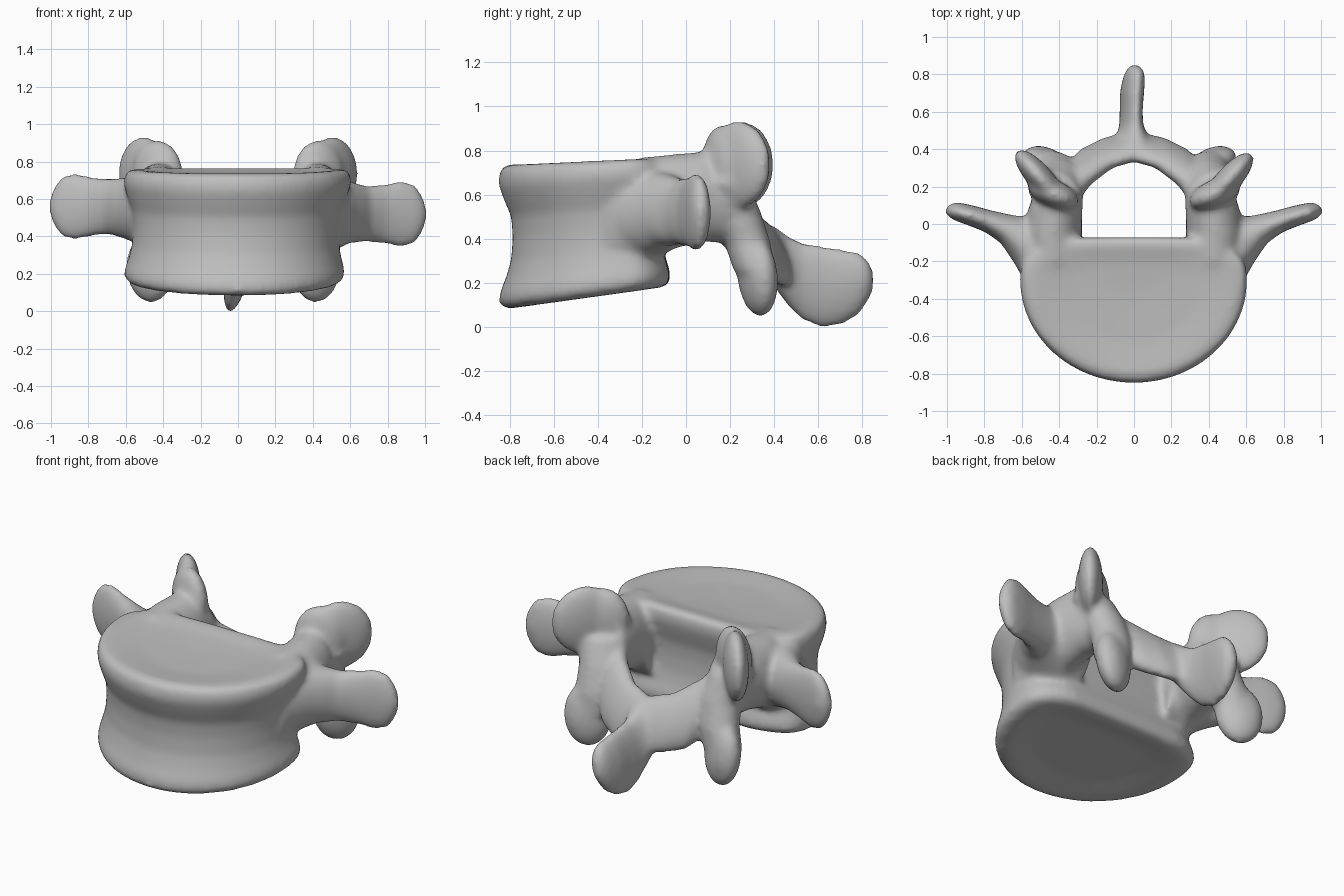
import bpy, bmesh, math
from mathutils import Vector, Matrix, Euler

if "Cube" in bpy.data.objects:
    bpy.data.objects.remove(bpy.data.objects["Cube"])

bm = bmesh.new()
TAU = 2 * math.pi


def skin(rings):
    """Closed surface through a list of point rings."""
    loops = [[bm.verts.new(p) for p in ring] for ring in rings]
    faces = [bm.faces.new(loops[0][::-1]), bm.faces.new(loops[-1])]
    for a, b in zip(loops, loops[1:]):
        n = len(a)
        for i in range(n):
            j = (i + 1) % n
            faces.append(bm.faces.new((a[i], a[j], b[j], b[i])))
    bmesh.ops.recalc_face_normals(bm, faces=faces)


def limb(stations, u, v, side=1, steps=6):
    """Elliptical limb; each station is x, y, z, radius along u, radius along v."""
    u, v = Vector(u).normalized(), Vector(v).normalized()
    rows = [Vector(s) for s in stations]
    dense = [a.lerp(b, k / steps) for a, b in zip(rows, rows[1:]) for k in range(steps)]
    rings = []
    for s in dense + [rows[-1]]:
        c = Vector(s[:3])
        pts = [c + u * s[3] * math.cos(TAU * i / 24) + v * s[4] * math.sin(TAU * i / 24)
               for i in range(24)]
        rings.append([(p.x * side, p.y, p.z) for p in pts])
    skin(rings)


def lobe(center, radii, turn, side=1):
    """Flattened ellipsoid; side -1 mirrors it."""
    m = (Matrix.Diagonal((side, 1, 1, 1)) @ Matrix.Translation(center)
         @ Euler(turn).to_matrix().to_4x4() @ Matrix.Diagonal((*radii, 1)))
    res = bmesh.ops.create_uvsphere(bm, u_segments=32, v_segments=20, radius=1, matrix=m)
    faces = list({f for vert in res["verts"] for f in vert.link_faces})
    bmesh.ops.recalc_face_normals(bm, faces=faces)


def body_ring(h, scale):
    """Kidney-shaped ring of the body at relative height h."""
    ring = []
    waist = 1 - (1 - scale) * (0.6 if 0.1 < h < 0.9 else 1)
    for i in range(64):
        c, s = math.cos(TAU * i / 64), math.sin(TAU * i / 64)
        if s < 0:
            x, y = 0.61 * c, -0.3 + 0.55 * s
        else:
            x = 0.61 * math.copysign(abs(c) ** 0.85, c)
            y = -0.3 + 0.26 * s ** 0.7 - 0.03 * max(0, s - 0.8) * 5
        if x > 0:
            x *= 1 - 0.07 * (1 - h)
        x, y = x * waist, -0.38 + (y + 0.38) * scale
        low = 0.075 + 0.14 * (y + 0.84)
        high = 0.735 + 0.045 * (y + 0.84)
        ring.append((x, y, low + (high - low) * h))
    return ring


# Body: two rims, a waist and slightly dished end plates
skin([body_ring(h, s) for h, s in (
    (0.03, 0.1), (0.03, 0.55), (0.0, 0.85), (0.01, 0.95), (0.06, 1.0), (0.13, 0.985),
    (0.22, 0.93), (0.34, 0.88), (0.5, 0.865), (0.64, 0.88), (0.75, 0.945), (0.86, 1.0),
    (0.92, 1.0), (0.985, 0.97), (1.0, 0.88), (0.97, 0.55), (0.96, 0.1))])

for side in (1, -1):
    left = side == 1
    # Pedicle joining the body to the arch
    limb([(0.42, -0.36, 0.48, 0.14, 0.24), (0.43, -0.2, 0.52, 0.165, 0.25),
          (0.435, -0.05, 0.57, 0.155, 0.215), (0.42, 0.08, 0.59, 0.145, 0.205),
          (0.4, 0.19, 0.57, 0.13, 0.19)],
         (1, 0, 0), (0, 0, 1), side)
    # Transverse process
    dz = 0 if left else 0.04
    limb([(0.34, -0.25, 0.5, 0.24, 0.23), (0.5, -0.17, 0.52 + dz / 2, 0.2, 0.2),
          (0.6, -0.09, 0.53 + dz / 2, 0.13, 0.165), (0.69, -0.025, 0.52 + dz, 0.08, 0.15),
          (0.78, 0.015, 0.52 + dz, 0.06, 0.16),
          (0.87, 0.045, 0.52 + dz, 0.055, 0.18), (0.94, 0.065, 0.52 + dz, 0.05, 0.165),
          (0.98, 0.075, 0.52 + dz, 0.04, 0.11), (1.005, 0.08, 0.52 + dz, 0.02, 0.05)],
         (-0.3, 1, 0), (0, 0, 1), side)
    # Superior articular process: a cupped plate made of two lobes
    dy = 0 if left else 0.015
    lobe((0.505, 0.235 + dy, 0.735), (0.19, 0.068, 0.2), (0, 0, 0.85), side)
    lobe((0.43, 0.16, 0.73), (0.145, 0.075, 0.185), (0, 0, 0.4), side)
    # Pillar between the upper and lower articular processes
    dx = 0 if left else 0.05
    limb([(0.44, 0.18, 0.66, 0.14, 0.1), (0.4, 0.23, 0.52, 0.12, 0.11),
          (0.39 + dx / 2, 0.28, 0.38, 0.12, 0.105), (0.41 + dx, 0.31, 0.25, 0.13, 0.09)],
         (0.95, 0.25, 0), (-0.25, 0.95, 0), side)
    # Inferior articular process
    lobe((0.42 + dx, 0.325, 0.23), (0.135, 0.082, 0.185), (0.1, 0, 0.4), side)
    # Lamina closing the back of the canal
    limb([(0.37, 0.13, 0.52, 0.07, 0.17), (0.32, 0.23, 0.46, 0.075, 0.2),
          (0.26, 0.305, 0.4, 0.075, 0.2), (0.14, 0.38, 0.345, 0.065, 0.17),
          (0.0, 0.415, 0.325, 0.065, 0.15)],
         (0.5, 0.8, 0.2), (0, -0.35, 0.9), side)

# Spinous process: a thin blade hanging backwards
limb([(0.0, 0.4, 0.32, 0.13, 0.14), (-0.01, 0.46, 0.255, 0.085, 0.16),
      (-0.015, 0.53, 0.205, 0.058, 0.18), (-0.015, 0.62, 0.18, 0.055, 0.19),
      (-0.01, 0.71, 0.18, 0.06, 0.175), (0.0, 0.785, 0.195, 0.055, 0.145),
      (0.005, 0.825, 0.21, 0.045, 0.1), (0.005, 0.85, 0.21, 0.02, 0.05)],
     (1, 0, 0), (0.15, 0, 1))

# Bone material
bone = bpy.data.materials.new("bone_grey")
bone.use_nodes = True
grey = (0.52, 0.52, 0.52, 1)
bone.diffuse_color = grey
shader = next(n for n in bone.node_tree.nodes if n.type == "BSDF_PRINCIPLED")
shader.inputs["Base Color"].default_value = grey

# Fuse all parts into one smooth bone
mesh = bpy.data.meshes.new("vertebra")
bm.to_mesh(mesh)
bm.free()
mesh.materials.append(bone)
vertebra = bpy.data.objects.new("vertebra", mesh)
bpy.context.collection.objects.link(vertebra)
fuse = vertebra.modifiers.new("fuse_parts", "REMESH")
fuse.mode = "VOXEL"
fuse.voxel_size = 0.016
fuse.use_smooth_shade = True
soften = vertebra.modifiers.new("soften", "SMOOTH")
soften.factor = 0.5
soften.iterations = 14
